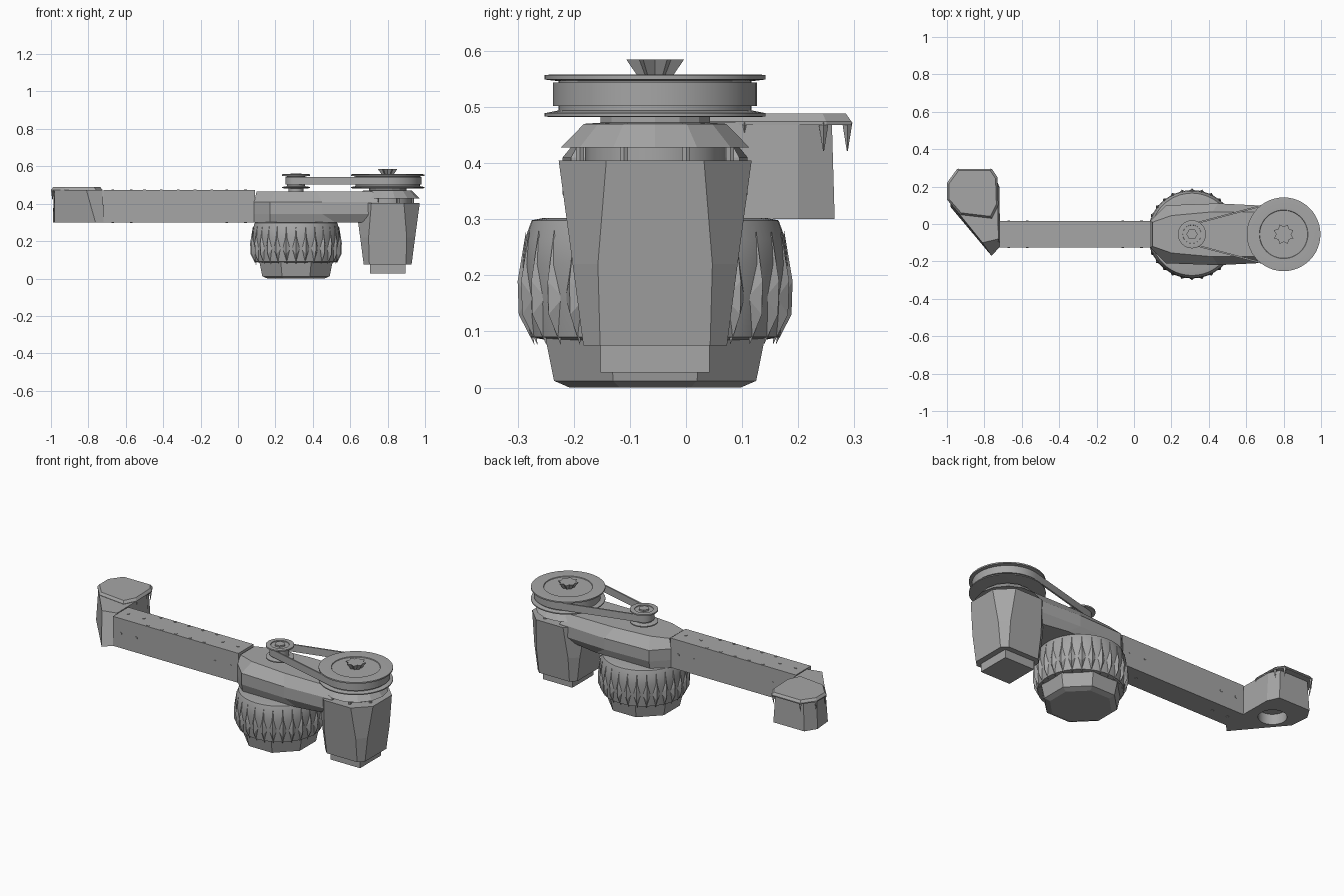
import bpy
import bmesh
from math import sin, cos, pi, acos, atan2
from mathutils import Matrix, Vector

if "Cube" in bpy.data.objects:
    bpy.data.objects.remove(bpy.data.objects["Cube"])

grey = bpy.data.materials.new("machine grey")
grey.use_nodes = True
GREY = (0.38, 0.38, 0.38, 1)
grey.diffuse_color = GREY
grey.node_tree.nodes["Principled BSDF"].inputs["Base Color"].default_value = GREY

CY = -0.055          # centre line of the whole machine
WHEEL = (0.31, CY)
MOTOR = (0.80, CY)


def finish(name, bm, smooth=False):
    bmesh.ops.recalc_face_normals(bm, faces=bm.faces)
    mesh = bpy.data.meshes.new(name)
    bm.to_mesh(mesh)
    bm.free()
    ob = bpy.data.objects.new(name, mesh)
    bpy.context.collection.objects.link(ob)
    mesh.materials.append(grey)
    if smooth:
        bpy.ops.object.select_all(action="DESELECT")
        ob.select_set(True)
        bpy.context.view_layer.objects.active = ob
        bpy.ops.object.shade_smooth_by_angle(angle=0.6)
    return ob


def loft(name, rings, smooth=False):
    """Skin a stack of (z, outline) rings and cap both ends."""
    bm = bmesh.new()
    loops = [[bm.verts.new((x, y, z)) for x, y in pts] for z, pts in rings]
    n = len(loops[0])
    for a, b in zip(loops, loops[1:]):
        for i in range(n):
            j = (i + 1) % n
            bm.faces.new((a[i], a[j], b[j], b[i]))
    bm.faces.new(loops[0])
    bm.faces.new(loops[-1])
    return finish(name, bm, smooth)


def ngon(centre, r, n, turn=0.0):
    return [(centre[0] + r * cos(turn + 2 * pi * i / n),
             centre[1] + r * sin(turn + 2 * pi * i / n)) for i in range(n)]


def lathe(name, centre, profile, n=40, turn=0.0, smooth=True):
    return loft(name, [(z, ngon(centre, r, n, turn)) for r, z in profile], smooth)


def chamfered(centre, half, cut):
    """Square outline with cut corners."""
    k = half - cut
    pts = [(half, -k), (half, k), (k, half), (-k, half),
           (-half, k), (-half, -k), (-k, -half), (k, -half)]
    return [(centre[0] + x, centre[1] + y) for x, y in pts]


def mirrored(half):
    """Outline from (x, half width) stations, symmetric about the centre line."""
    return [(x, CY - w) for x, w in half] + [(x, CY + w) for x, w in reversed(half)]


def box(name, x0, x1, y0, y1, z0, z1):
    rect = [(x0, y0), (x1, y0), (x1, y1), (x0, y1)]
    return loft(name, [(z0, rect), (z1, rect)])


# Long arm with rivets along its faces
box("arm_beam", -0.72, 0.09, CY - 0.07, CY + 0.07, 0.30, 0.472)
bm = bmesh.new()


def rivet(loc, rot):
    bmesh.ops.create_cone(bm, cap_ends=True, segments=6, radius1=0.008, radius2=0.008,
                          depth=0.006, matrix=Matrix.Translation(loc) @ rot)


flat = Matrix.Identity(4)
upright = Matrix.Rotation(pi / 2, 4, "X")
for x in (-0.67, -0.57, -0.06, 0.04):
    for z in (0.30, 0.472):
        rivet((x, CY, z), flat)
    for side in (-1, 1):
        rivet((x, CY + side * 0.07, 0.386), upright)
for i in range(5):
    for side in (-1, 1):
        rivet((-0.5 + 0.09 * i, CY + side * 0.06, 0.472), flat)
finish("arm_rivets", bm)

# Angled mounting block at the arm's end, with a round socket underneath
foot = [(-0.98, 0.09), (-0.762, -0.17), (-0.715, -0.12), (-0.72, 0.20),
        (-0.75, 0.265), (-0.95, 0.265), (-0.99, 0.20)]
head = [(-0.98, 0.11), (-0.81, -0.10), (-0.725, -0.08), (-0.73, 0.20),
        (-0.76, 0.26), (-0.94, 0.26), (-0.985, 0.20)]
block = loft("end_block", [(0.30, foot), (0.472, head)])
socket = lathe("socket_cutter", (-0.85, 0.09), [(0.075, 0.25), (0.075, 0.36)], 24)
socket.hide_render = True
socket.hide_viewport = True
cut = block.modifiers.new("socket", "BOOLEAN")
cut.operation = "DIFFERENCE"
cut.object = socket
cut.solver = "EXACT"

# Cover plate on the block, with small claws hanging from its edge
rim = [(-1.0, 0.13), (-0.93, 0.05), (-0.76, 0.03), (-0.725, 0.10),
       (-0.73, 0.25), (-0.76, 0.295), (-0.945, 0.295), (-1.0, 0.22)]
mid = Vector((-0.86, 0.17))
top = [tuple(mid + (Vector(p) - mid) * 0.92) for p in rim]
loft("block_cover", [(0.468, rim), (0.474, rim), (0.488, top)])
bm = bmesh.new()
for p in rim:
    x, y = mid + (Vector(p) - mid) * 0.94
    bmesh.ops.create_cone(bm, cap_ends=True, segments=4, radius1=0.001, radius2=0.009,
                          depth=0.05, matrix=Matrix.Translation((x, y, 0.447)))
finish("cover_claws", bm)

# Faceted gearbox bridging wheel and motor
low = mirrored([(0.085, 0.07), (0.17, 0.145), (0.52, 0.145), (0.66, 0.12)])
wide = mirrored([(0.085, 0.07), (0.17, 0.155), (0.45, 0.165), (0.75, 0.15)])
high = mirrored([(0.10, 0.065), (0.20, 0.10), (0.42, 0.12), (0.72, 0.12)])
loft("gearbox_base", [(0.30, low), (0.345, wide), (0.41, wide)])
loft("gearbox_lid", [(0.41, wide), (0.465, high)])

# Round wheel with a smooth upper band and lozenge treads
lathe("wheel_drum", WHEEL, [(0.195, 0.085), (0.222, 0.09), (0.231, 0.15), (0.236, 0.22),
                            (0.232, 0.265), (0.22, 0.298), (0.20, 0.302)], 48)
LUGS = 28
bm = bmesh.new()
for i in range(LUGS):
    spin = Matrix.Translation((*WHEEL, 0)) @ Matrix.Rotation(2 * pi * i / LUGS, 4, "Z")
    ends = [(0.215, 0, 0.076), (0.228, -0.022, 0.16), (0.23, 0, 0.28), (0.228, 0.022, 0.16)]
    ring = [bm.verts.new(spin @ Vector(p)) for p in ends]
    ridge = [bm.verts.new(spin @ Vector(p)) for p in ((0.243, 0, 0.13), (0.245, 0, 0.19))]
    bm.faces.new((ring[0], ring[1], ridge[0]))
    bm.faces.new((ring[0], ridge[0], ring[3]))
    bm.faces.new((ring[1], ridge[1], ridge[0]))
    bm.faces.new((ring[3], ridge[0], ridge[1]))
    bm.faces.new((ring[1], ring[2], ridge[1]))
    bm.faces.new((ring[3], ridge[1], ring[2]))
finish("wheel_treads", bm)
lathe("wheel_hub", WHEEL, [(0.165, 0.0), (0.195, 0.012), (0.212, 0.09)], 8, pi / 8, False)

# Tapered motor hanging below the big pulley
loft("motor_body", [(0.075, chamfered(MOTOR, 0.128, 0.03)),
                    (0.22, chamfered(MOTOR, 0.147, 0.045)),
                    (0.405, chamfered(MOTOR, 0.172, 0.085))])
box("motor_foot", 0.705, 0.895, CY - 0.097, CY + 0.097, 0.027, 0.10)
lathe("motor_collar", MOTOR, [(0.125, 0.40), (0.125, 0.435)], 16)
for i in range(8):
    x, y = ngon(MOTOR, 0.145, 8, pi / 8)[i]
    lathe("collar_post", (x, y), [(0.008, 0.40), (0.008, 0.435)], 6)
lathe("motor_cap", MOTOR, [(0.172, 0.428), (0.13, 0.47), (0.10, 0.472), (0.10, 0.486)], 14,
      0, False)


# Flanged pulleys
def pulley(name, centre, flange, core, base):
    lathe(name, centre, [(base, 0.482), (flange, 0.483), (flange, 0.489), (core, 0.494),
                         (core, 0.546), (flange, 0.549), (flange, 0.557),
                         (flange * 0.93, 0.558), (flange * 0.66, 0.557), (flange * 0.65, 0.553)], 48)


pulley("large_pulley", MOTOR, 0.197, 0.172, 0.182)
pulley("small_pulley", WHEEL, 0.075, 0.048, 0.05)
lathe("small_pulley_shaft", WHEEL, [(0.04, 0.45), (0.04, 0.49)], 16)
lathe("small_pulley_nut", WHEEL, [(0.03, 0.55), (0.03, 0.562)], 6)

# Star shaped nut on the large pulley
star = [[(MOTOR[0] + r * cos(a), MOTOR[1] + r * sin(a))
         for i in range(16) for a in [i * pi / 8] for r in [s * (1 if i % 2 else 0.72)]]
        for s in (0.03, 0.056)]
loft("large_pulley_nut", [(0.55, star[0]), (0.585, star[1])])

# Drive belt wrapped around both pulleys
R_BIG, R_SMALL = 0.182, 0.056
lean = acos((R_BIG - R_SMALL) / (MOTOR[0] - WHEEL[0]))
path = []
for centre, r, a0, a1 in ((MOTOR, R_BIG, lean - pi, pi - lean),
                          (WHEEL, R_SMALL, pi - lean, pi + lean)):
    for i in range(25):
        a = a0 + (a1 - a0) * i / 24
        path.append((centre, r, a))
bm = bmesh.new()
loops = []
for c, r, a in path:
    section = ((r, 0.502), (r, 0.544), (r - 0.009, 0.544), (r - 0.009, 0.502))
    loops.append([bm.verts.new((c[0] + q * cos(a), c[1] + q * sin(a), z)) for q, z in section])
for i, a in enumerate(loops):
    b = loops[(i + 1) % len(loops)]
    for k in range(4):
        m = (k + 1) % 4
        bm.faces.new((a[k], a[m], b[m], b[k]))
finish("drive_belt", bm, True)
